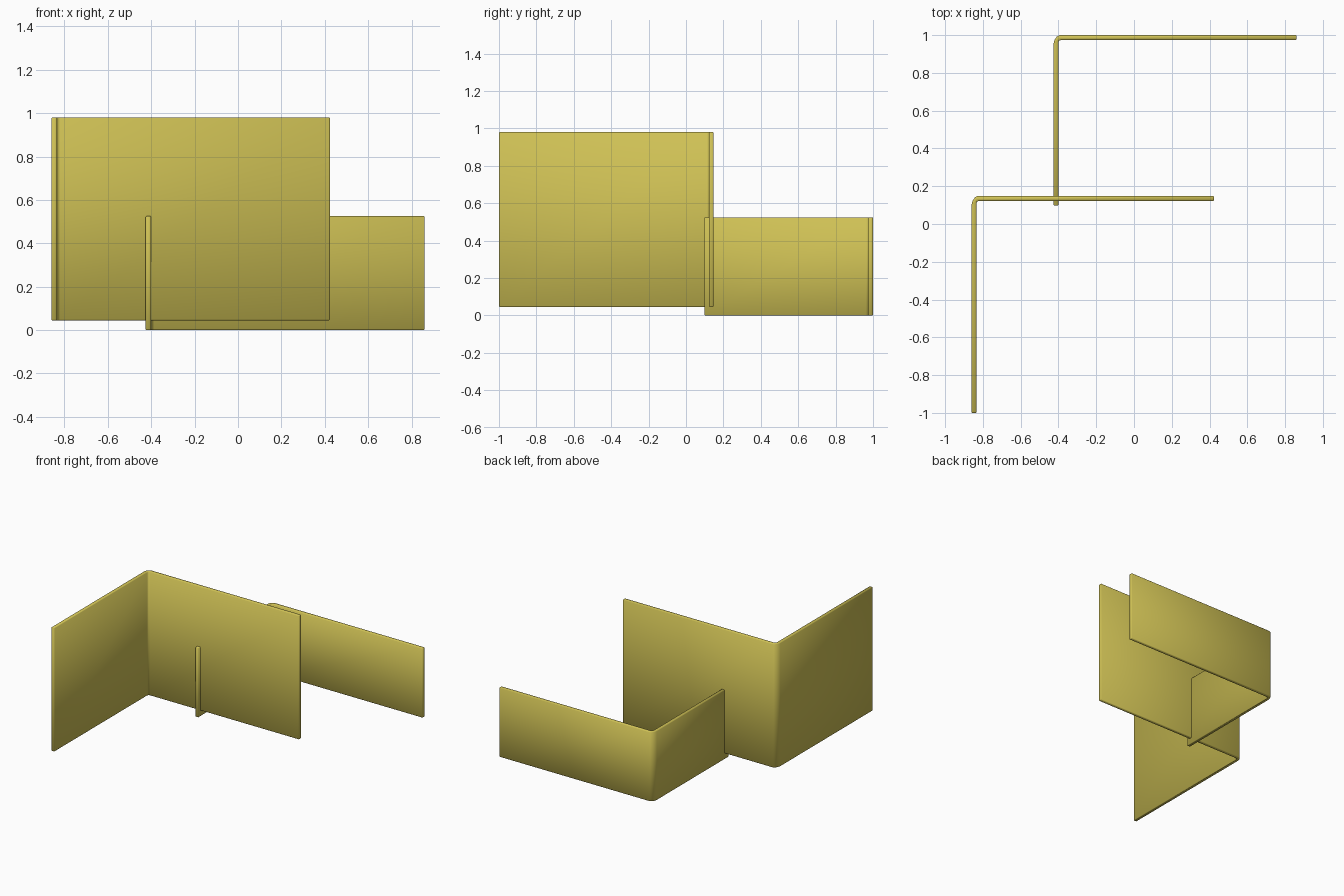
import bpy, bmesh

if "Cube" in bpy.data.objects:
    bpy.data.objects.remove(bpy.data.objects["Cube"])

brass = bpy.data.materials.new("brass yellow")
brass.diffuse_color = (0.62, 0.53, 0.09, 1)
brass.use_nodes = True
brass.node_tree.nodes["Principled BSDF"].inputs["Base Color"].default_value = brass.diffuse_color

T = 0.026  # sheet thickness


def bent_sheet(name, x0, x1, y0, y1, z0, z1):
    """L-shaped sheet: one leg along y at x0, one along x at y1, rounded bend."""
    outline = [
        (x0, y0), (x0 + T, y0),
        (x0 + T, y1 - T - 0.014), (x0 + T + 0.003, y1 - T - 0.003), (x0 + T + 0.014, y1 - T),
        (x1, y1 - T), (x1, y1),
        (x0 + 0.032, y1), (x0 + 0.018, y1 - 0.007), (x0 + 0.005, y1 - 0.026), (x0, y1 - 0.045),
    ]
    bm = bmesh.new()
    face = bm.faces.new([bm.verts.new((x, y, z0)) for x, y in outline])
    top = bmesh.ops.extrude_face_region(bm, geom=[face])
    for v in top["geom"]:
        if isinstance(v, bmesh.types.BMVert):
            v.co.z = z1
    bmesh.ops.recalc_face_normals(bm, faces=bm.faces)
    # small softening of the rim and the free ends
    rim = [e for e in bm.edges if e.calc_face_angle(0) > 1.2]
    bmesh.ops.bevel(bm, geom=rim, offset=0.004, segments=1, affect='EDGES')
    for f in bm.faces:
        f.smooth = True
    mesh = bpy.data.meshes.new(name)
    bm.to_mesh(mesh)
    bm.free()
    mesh.materials.append(brass)
    obj = bpy.data.objects.new(name, mesh)
    bpy.context.collection.objects.link(obj)
    return obj


# tall front sheet and low rear sheet that slots through it
bent_sheet("tall_sheet", -0.86, 0.424, -1.0, 0.148, 0.045, 0.98)
bent_sheet("low_sheet", -0.426, 0.86, 0.098, 1.0, 0.0, 0.525)
